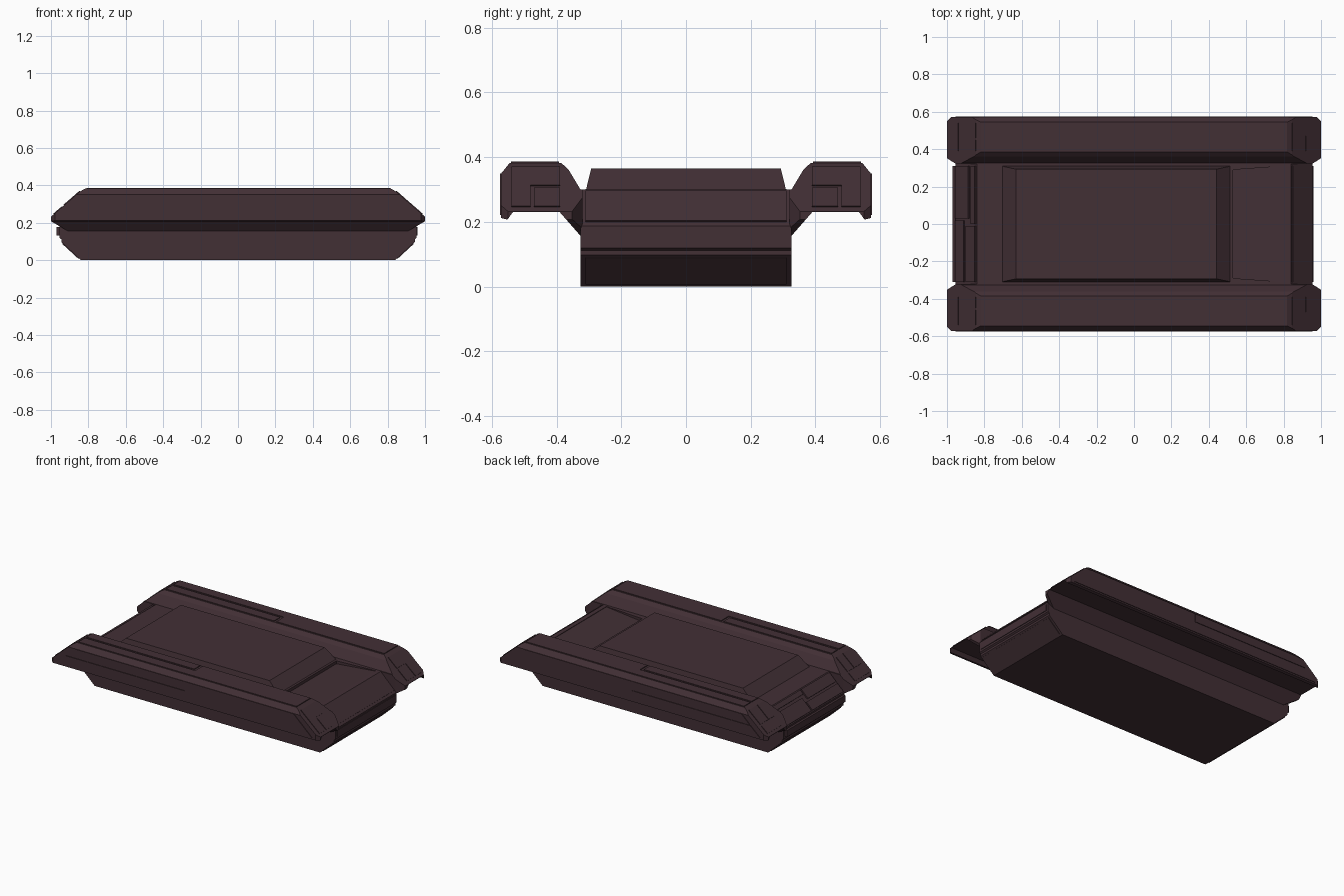
import bpy, bmesh, math
from mathutils import Vector

if "Cube" in bpy.data.objects:
    bpy.data.objects.remove(bpy.data.objects["Cube"])

mat = bpy.data.materials.new("dark plum armour")
mat.diffuse_color = (0.055, 0.029, 0.036, 1)
mat.use_nodes = True
mat.node_tree.nodes["Principled BSDF"].inputs["Base Color"].default_value = mat.diffuse_color


def prism(name, pts, axis, a, b, cuts=()):
    """Extrude a 2D outline from a to b along an axis; cuts are (point, normal) planes."""
    def place(p, d):
        u, v = p
        return {"x": (d, u, v), "y": (u, d, v), "z": (u, v, d)}[axis]
    bm = bmesh.new()
    lo = [bm.verts.new(place(p, a)) for p in pts]
    hi = [bm.verts.new(place(p, b)) for p in pts]
    n = len(pts)
    bm.faces.new(lo)
    bm.faces.new(hi)
    for i in range(n):
        j = (i + 1) % n
        bm.faces.new((lo[i], lo[j], hi[j], hi[i]))
    for co, no in cuts:
        r = bmesh.ops.bisect_plane(bm, geom=bm.verts[:] + bm.edges[:] + bm.faces[:], dist=1e-5,
                                   plane_co=co, plane_no=no, clear_outer=True)
        edges = [e for e in r["geom_cut"] if isinstance(e, bmesh.types.BMEdge)]
        if edges:
            bmesh.ops.contextual_create(bm, geom=edges)
    bmesh.ops.recalc_face_normals(bm, faces=bm.faces[:])
    me = bpy.data.meshes.new(name)
    bm.to_mesh(me)
    bm.free()
    me.materials.append(mat)
    ob = bpy.data.objects.new(name, me)
    bpy.context.collection.objects.link(ob)
    return ob


def slope_plate(name, p, q, y0, y1, t=0.005):
    """Thin plate lying on the slope from p to q (x, z), spanning y0 to y1."""
    p, q = Vector(p), Vector(q)
    d = (q - p).normalized()
    n = Vector((-d.y, d.x))
    if n.dot(p - Vector((0, 0.2))) < 0:
        n = -n
    return prism(name, [p - n * .004, q - n * .004, q + n * t, p + n * t], "y", y0, y1)


# central hull
half = [(.84, 0), (.945, .098), (.945, .112), (.955, .12), (.955, .188), (.84, .30)]
hull = prism("hull", half + [(-x, z) for x, z in reversed(half)], "y", -.326, .326)

# shallow sloping recess in the front deck
cutter = prism("deck_recess_cutter", [(.53, .29), (.81, .31), (.81, -.31), (.53, -.29)], "z", .28, .33)
for v in cutter.data.vertices:
    if v.co.z < .3 and v.co.x > .7:
        v.co.z = .297
cutter.hide_render = True
cutter.hide_set(True)
mod = hull.modifiers.new("recess", "BOOLEAN")
mod.object, mod.operation, mod.solver = cutter, "DIFFERENCE", "EXACT"

# raised deck with tapered sides
deck = prism("raised_deck", [(-.71, -.31), (.52, -.31), (.52, .31), (-.71, .31)], "z", .295, .365)
for v in deck.data.vertices:
    if v.co.z > .33:
        v.co.x = -.63 if v.co.x < 0 else .44
        v.co.y = math.copysign(.293, v.co.y)

# hull end plates
for s, end in ((1, "right"), (-1, "left")):
    slope_plate(f"{end}_lower_plate", (s * .85, .01), (s * .937, .09), -.31, .31, .004)
    prism(f"{end}_middle_plate", [(s * .95, .133), (s * (.959 if s > 0 else .97), .133),
                                  (s * (.959 if s > 0 else .97), .177), (s * .95, .177)], "y", -.31, .31)
slope_plate("right_upper_plate", (.943, .20), (.846, .294), -.31, .31)
# stepped panel on the left end
slope_plate("left_upper_plate_low", (-.95, .193), (-.905, .236), -.31, .02, .01)
slope_plate("left_upper_plate_tall", (-.95, .193), (-.88, .26), .03, .31, .01)
slope_plate("left_upper_plate_top", (-.895, .246), (-.845, .295), -.31, -.01, .01)
slope_plate("left_upper_plate_edge", (-.868, .272), (-.845, .295), .0, .31, .01)

# side sponsons with mitred ends, and their armour panels
section = [(.32, .15), (.39, .23), (.535, .23), (.552, .207), (.571, .212), (.571, .35),
           (.545, .382), (.385, .382), (.362, .36), (.326, .30), (.32, .30)]
for m, side in ((1, "back"), (-1, "front")):
    cuts = []
    for s in (1, -1):
        cuts += [((s * .997, 0, .235), (s * .135, 0, .155)),
                 ((s * .84, 0, .37), (s * .017, 0, .03)),
                 ((s * .998, 0, .207), (s * .025, 0, -.043)),
                 ((s * .96, m * .326, 0), (s * .026, -m * .04, 0)),
                 ((s * .975, m * .575, 0), (s * .025, m * .025, 0))]
    prism(f"{side}_sponson", [(m * y, z) for y, z in section], "x", -1, 1, cuts)

    # top panels separated by a stepped groove
    prism(f"{side}_top_panel_short", [(-.81, m * .392), (-.006, m * .392), (-.006, m * .457), (-.81, m * .457)],
          "z", .375, .387)
    prism(f"{side}_top_panel_long", [(-.81, m * .472), (.012, m * .472), (.012, m * .392), (.815, m * .392),
                                     (.815, m * .541), (-.81, m * .541)], "z", .375, .387)
    # outer side panels
    a, b = m * .565, m * .575
    prism(f"{side}_side_panel_upper", [(-.875, .294), (-.005, .294), (-.005, .35), (-.815, .35)], "y", a, b)
    prism(f"{side}_side_panel_main", [(-.955, .222), (.955, .222), (.815, .35), (.005, .35), (.005, .287),
                                      (-.882, .287)], "y", a, b)
    # end slope panels
    slope_plate(f"{side}_left_end_panel", (-.93, .294), (-.845, .368), m * .46, m * .54, .004)
    slope_plate(f"{side}_left_end_strip", (-.985, .246), (-.938, .286), m * .39, m * .54, .004)
    slope_plate(f"{side}_left_end_side", (-.93, .294), (-.845, .368), m * .39, m * .45, .004)
    slope_plate(f"{side}_right_end_panel", (.91, .311), (.845, .368), m * .39, m * .54, .004)
    slope_plate(f"{side}_right_end_block", (.985, .246), (.918, .304), m * .39, m * .47, .004)
    slope_plate(f"{side}_right_end_side", (.985, .246), (.91, .311), m * .48, m * .54, .004)
